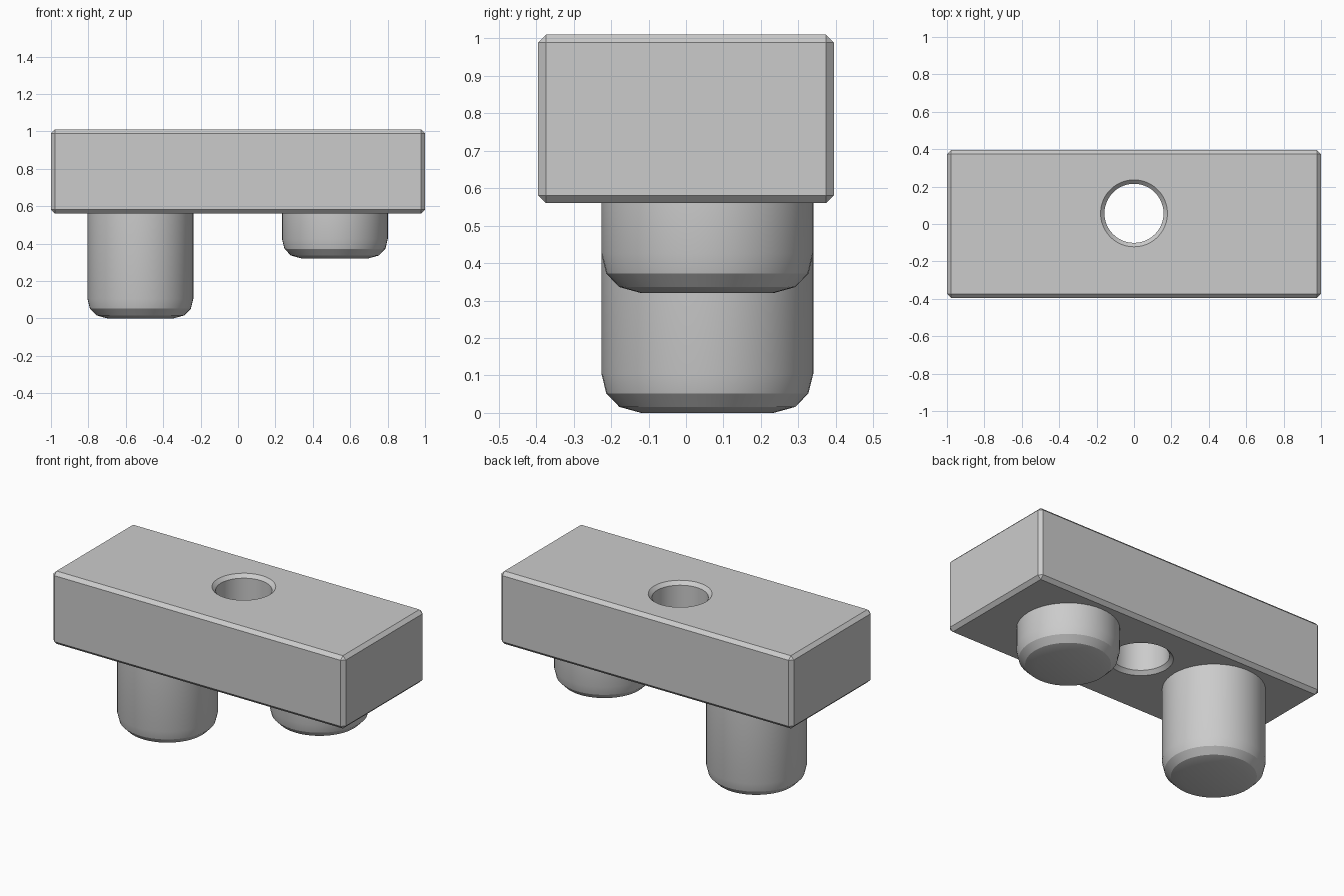
import bpy
import bmesh
from math import cos, sin, tau, radians

cube = bpy.data.objects.get("Cube")
if cube:
    bpy.data.objects.remove(cube, do_unlink=True)

grey = bpy.data.materials.new("light grey")
grey.use_nodes = True
grey.diffuse_color = (0.6, 0.6, 0.6, 1)
grey.node_tree.nodes["Principled BSDF"].inputs["Base Color"].default_value = (0.6, 0.6, 0.6, 1)

BOTTOM, TOP, EDGE = 0.56, 1.01, 0.021
AXIS_Y = 0.057


def finish(bm, name):
    bmesh.ops.recalc_face_normals(bm, faces=bm.faces)
    mesh = bpy.data.meshes.new(name)
    bm.to_mesh(mesh)
    bm.free()
    mesh.materials.append(grey)
    obj = bpy.data.objects.new(name, mesh)
    bpy.context.collection.objects.link(obj)
    return obj


def activate(obj):
    bpy.ops.object.select_all(action="DESELECT")
    obj.select_set(True)
    bpy.context.view_layer.objects.active = obj


def lathe(name, x, profile, sides=48):
    """Closed solid of revolution from (radius, z) pairs."""
    bm = bmesh.new()
    rings = [[bm.verts.new((x + r * cos(tau * i / sides), AXIS_Y + r * sin(tau * i / sides), z))
              for i in range(sides)] for r, z in profile]
    for low, high in zip(rings, rings[1:]):
        for i in range(sides):
            j = (i + 1) % sides
            bm.faces.new((low[i], low[j], high[j], high[i]))
    bm.faces.new(rings[0])
    bm.faces.new(rings[-1])
    return finish(bm, name)


# Chamfered block
bm = bmesh.new()
bmesh.ops.create_cube(bm, size=1)
bmesh.ops.scale(bm, vec=(2, 0.79, TOP - BOTTOM), verts=bm.verts)
bmesh.ops.translate(bm, vec=(0, 0, (TOP + BOTTOM) / 2), verts=bm.verts)
bmesh.ops.bevel(bm, geom=bm.edges[:], offset=EDGE, segments=1, affect="EDGES")
block = finish(bm, "block")

# Through hole, countersunk at both ends
cutter = lathe("hole_cutter", 0, [(0.2, BOTTOM - EDGE), (0.158, BOTTOM + EDGE),
                                  (0.158, TOP - EDGE), (0.2, TOP + EDGE)])
cutter.hide_render = True
hole = block.modifiers.new("hole", "BOOLEAN")
hole.operation = "DIFFERENCE"
hole.solver = "EXACT"
hole.object = cutter
activate(block)
bpy.ops.object.modifier_apply(modifier=hole.name)
bpy.data.objects.remove(cutter, do_unlink=True)

# Long and short pegs with rounded ends
pegs = []
for name, x, base in (("long_peg", -0.522, 0), ("short_peg", 0.518, 0.32)):
    pegs.append(lathe(name, x, [(0.177, base), (0.235, base + 0.016), (0.27, base + 0.052),
                                (0.283, base + 0.105), (0.283, BOTTOM + 0.01)]))

for part in [block] + pegs:
    activate(part)
    bpy.ops.object.shade_smooth_by_angle(angle=radians(30))
